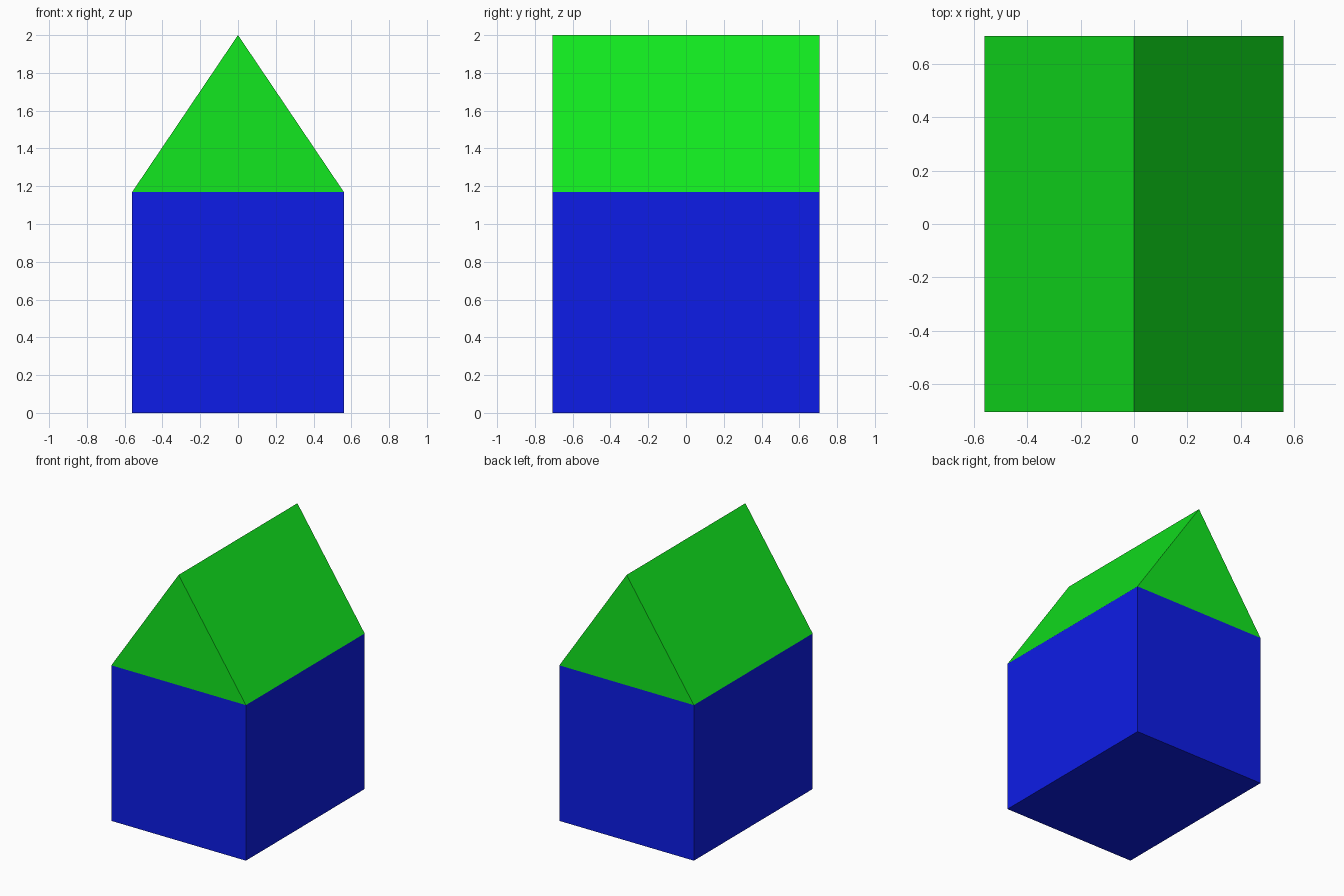
import bpy
import bmesh

if "Cube" in bpy.data.objects:
    bpy.data.objects.remove(bpy.data.objects["Cube"])

HALF_W, HALF_D = 0.56, 0.706
EAVES, RIDGE = 1.17, 2.0


def make_material(name, color):
    mat = bpy.data.materials.new(name)
    mat.diffuse_color = color
    mat.use_nodes = True
    mat.node_tree.nodes["Principled BSDF"].inputs["Base Color"].default_value = mat.diffuse_color
    return mat


def extrude_profile(name, profile, mat):
    """Extrude an (x, z) profile from front to back into a closed solid."""
    bm = bmesh.new()
    front = bm.faces.new([bm.verts.new((x, -HALF_D, z)) for x, z in profile])
    ext = bmesh.ops.extrude_face_region(bm, geom=[front], use_keep_orig=True)
    moved = [g for g in ext["geom"] if isinstance(g, bmesh.types.BMVert)]
    bmesh.ops.translate(bm, verts=moved, vec=(0, 2 * HALF_D, 0))
    bmesh.ops.recalc_face_normals(bm, faces=bm.faces)
    mesh = bpy.data.meshes.new(name)
    bm.to_mesh(mesh)
    bm.free()
    mesh.materials.append(mat)
    obj = bpy.data.objects.new(name, mesh)
    bpy.context.collection.objects.link(obj)
    return obj


blue = make_material("wall_blue", (0.004, 0.012, 0.8, 1))
green = make_material("roof_green", (0.006, 0.8, 0.014, 1))

# House body
extrude_profile("walls", [(-HALF_W, 0), (HALF_W, 0), (HALF_W, EAVES), (-HALF_W, EAVES)], blue)

# Gable roof, ridge running front to back
extrude_profile("roof", [(-HALF_W, EAVES), (HALF_W, EAVES), (0, RIDGE)], green)
